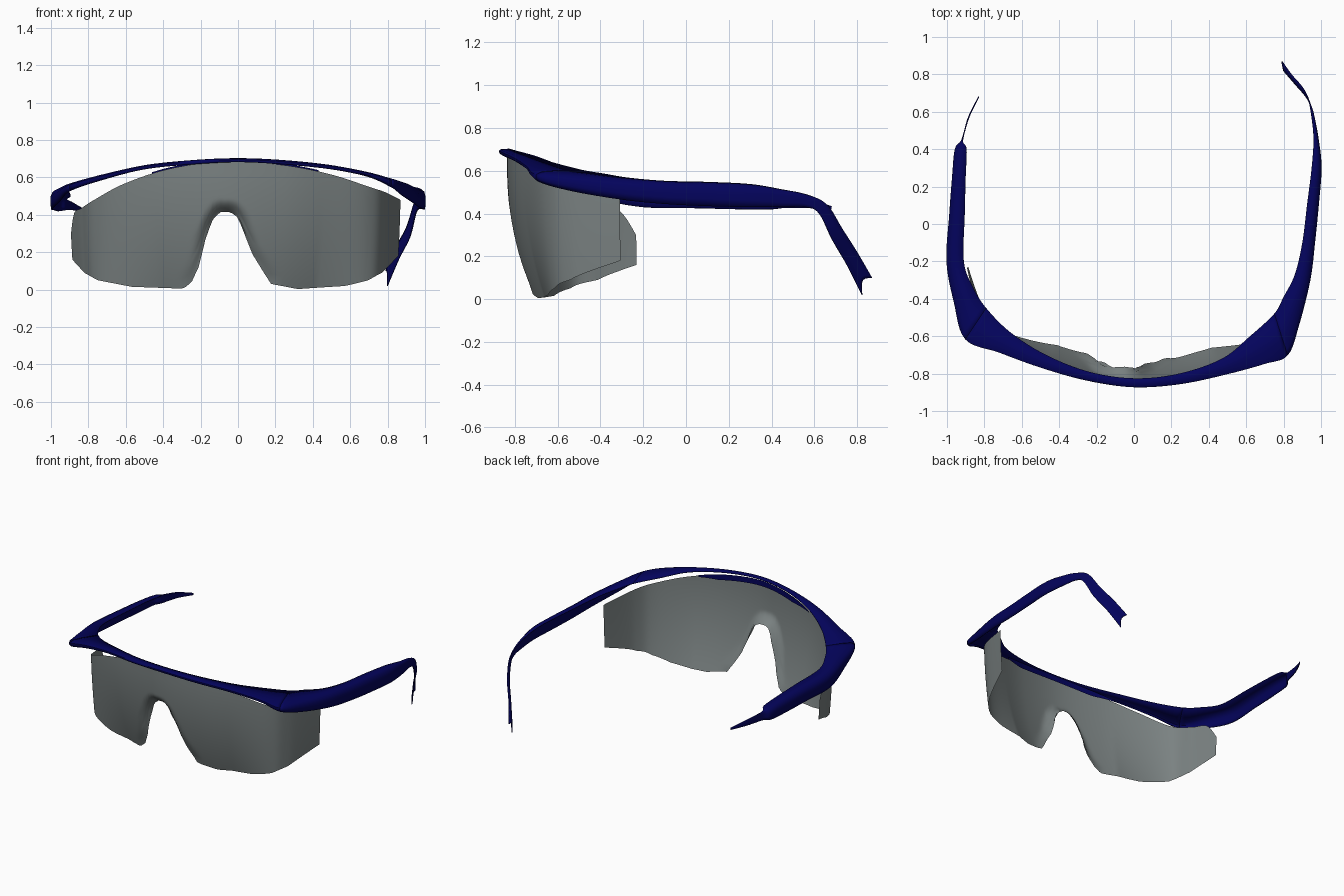
import bpy, math

if "Cube" in bpy.data.objects:
    bpy.data.objects.remove(bpy.data.objects["Cube"])

def material(name, rgba):
    m = bpy.data.materials.new(name)
    m.diffuse_color = rgba
    m.use_nodes = True
    m.node_tree.nodes["Principled BSDF"].inputs["Base Color"].default_value = m.diffuse_color
    return m

navy = material("navy plastic", (0.001, 0.001, 0.105, 1))
smoke = material("smoke grey lens", (0.195, 0.222, 0.222, 0.87))

def spline(pts, steps):
    """Catmull-Rom through tuples of any length."""
    out = []
    for i in range(len(pts) - 1):
        a, b, c, d = pts[max(i - 1, 0)], pts[i], pts[i + 1], pts[min(i + 2, len(pts) - 1)]
        for k in range(steps):
            t = k / steps
            out.append(tuple(0.5 * (2 * q + (r - p) * t + (2 * p - 5 * q + 4 * r - s) * t * t
                                    + (3 * q - p - 3 * r + s) * t ** 3)
                             for p, q, r, s in zip(a, b, c, d)))
    out.append(tuple(pts[-1]))
    return out

def lerp_table(table, x):
    if x <= table[0][0]:
        return table[0][1]
    for (x0, z0), (x1, z1) in zip(table, table[1:]):
        if x <= x1:
            return z0 + (z1 - z0) * (x - x0) / (x1 - x0)
    return table[-1][1]

def sheet(name, rows, mat, angle):
    """Skin a list of equal-length point rows into one smooth sheet."""
    n = len(rows[0])
    faces = [(i * n + j, (i + 1) * n + j, (i + 1) * n + j + 1, i * n + j + 1)
             for i in range(len(rows) - 1) for j in range(n - 1)]
    me = bpy.data.meshes.new(name)
    me.from_pydata([p for r in rows for p in r], [], faces)
    me.materials.append(mat)
    ob = bpy.data.objects.new(name, me)
    bpy.context.collection.objects.link(ob)
    bpy.ops.object.select_all(action='DESELECT')
    ob.select_set(True)
    bpy.context.view_layer.objects.active = ob
    bpy.ops.object.shade_smooth_by_angle(angle=math.radians(angle))
    return ob

# Wrap-around lens: plan path with top height, and bottom height with nose notch
lens_path = [(-.90, -.235, .30), (-.878, -.31, .41), (-.84, -.42, .435), (-.77, -.56, .48),
             (-.60, -.68, .57), (-.35, -.78, .65), (-.05, -.835, .687), (.25, -.815, .665),
             (.50, -.745, .615), (.70, -.66, .55), (.79, -.55, .52), (.87, -.31, .48)]
notch = [(-.32, .005), (-.27, .04), (-.22, .13), (-.18, .27), (-.14, .37), (-.10, .415),
         (-.04, .415), (0, .385), (.03, .31), (.08, .19), (.14, .10), (.19, .03)]
lower = ([(-.90, .16), (-.84, .09), (-.77, .05), (-.60, .015)] + notch
         + [(.35, .003), (.60, .02), (.72, .05), (.79, .09), (.87, .18)])
rim = [(x, lerp_table(lower, x)) for x in [-.28 + .01 * i for i in range(47)]]

path = spline(lens_path, 14)
rows, lip = [], []
for i, (x, y, top) in enumerate(path):
    a, b = path[max(i - 1, 0)], path[min(i + 1, len(path) - 1)]
    tx, ty = b[0] - a[0], b[1] - a[1]
    length = math.hypot(tx, ty)
    nx, ny = -ty / length, tx / length                   # inward direction
    low = lerp_table(lower, x)
    side = min(1, max(0, (abs(x) - .45) / .35))          # less lean on the side wings
    row = []
    for j in range(25):
        z = low + (top - low) * j / 24
        lean = 0.11 * (1 - .75 * side) * max(0, 1 - z / 0.62) ** 2
        d = min(math.hypot(x - p, z - q) for p, q in rim)
        # nose flange bends back, fading towards the lower edge
        flange = 0.06 * max(0, 1 - d / 0.07) ** 2 * min(1, .15 + z / .35)
        row.append((x + nx * lean, y + ny * lean + flange, z))
    rows.append(row)
    if -.48 < x < .45:                                   # lip follows the lens top
        h = .04 * min(1, (.5 - abs(x)) / .2)
        lip.append([(x + nx * .012, y + ny * .012, top + .008 - h * k / 2) for k in range(3)])
sheet("wraparound_lens", rows, smoke, 60)
sheet("brow_rear_lip", lip, navy, 60)

# Frame stations: outer x, outer y, inner x, inner y, top z, bottom z
left_side = [
    (-.83, .68, -.828, .68, .432, .42), (-.885, .57, -.882, .57, .465, .425),
    (-.92, .45, -.915, .45, .485, .425), (-.955, .40, -.895, .40, .50, .42),
    (-.97, .25, -.90, .25, .515, .42), (-.985, .05, -.905, .05, .525, .425),
    (-1.0, -.20, -.91, -.20, .535, .43), (-.96, -.42, -.86, -.34, .555, .47),
    (-.90, -.615, -.79, -.45, .575, .53), (-.72, -.685, -.66, -.58, .62, .59),
    (-.50, -.765, -.47, -.70, .665, .645), (-.25, -.835, -.24, -.79, .69, .67)]
right_side = [
    (0, -.87, 0, -.825, .70, .683), (.25, -.853, .24, -.80, .69, .67),
    (.50, -.80, .47, -.72, .665, .645), (.70, -.745, .62, -.60, .63, .605),
    (.82, -.70, .75, -.48, .60, .55), (.88, -.54, .80, -.39, .585, .505),
    (.94, -.30, .86, -.27, .565, .465), (.965, -.10, .90, -.10, .55, .445),
    (.985, .10, .925, .10, .545, .435), (1.0, .30, .95, .30, .535, .43),
    (.985, .45, .96, .45, .51, .43), (.965, .56, .95, .57, .485, .43),
    (.95, .62, .935, .66, .44, .40), (.92, .68, .90, .73, .33, .28),
    (.86, .75, .84, .80, .22, .16), (.80, .82, .79, .87, .10, .02)]

# Shell profile: (share of the way inward, share of the way up)
profile = [(.06, 0), (0, .3), (0, .62), (.12, .86), (.4, .97), (1, 1)]

def shell_rows(stations):
    return [[(xo + (xi - xo) * u, yo + (yi - yo) * u, lo + (hi - lo) * v) for u, v in profile]
            for xo, yo, xi, yi, hi, lo in stations]

# Brow bar and both temples, split at the front corners
stations = spline(left_side + right_side, 6)
cuts = [0, 8 * 6, 16 * 6, len(stations) - 1]
for name, a, b in zip(("left_temple", "brow_bar", "right_temple"), cuts, cuts[1:]):
    part = sheet(name, shell_rows(stations[a:b + 1]), navy, 50)
    mod = part.modifiers.new("thickness", 'SOLIDIFY')
    mod.thickness = 0.006
    mod.offset = 0
